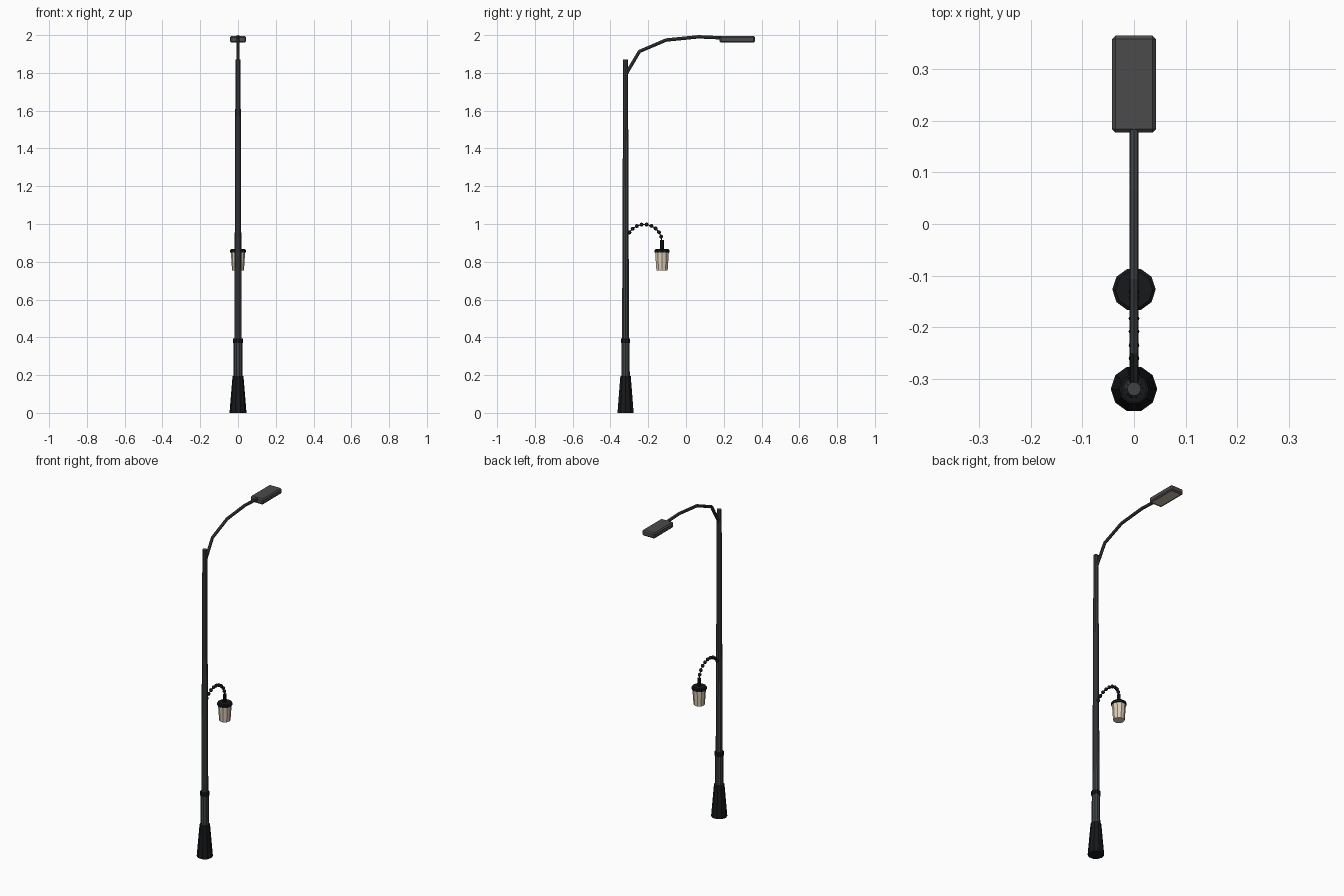
import bpy, bmesh, math
from mathutils import Vector, Matrix

if "Cube" in bpy.data.objects:
    bpy.data.objects.remove(bpy.data.objects["Cube"])


def material(name, rgb):
    m = bpy.data.materials.new(name)
    m.diffuse_color = (*rgb, 1)
    m.use_nodes = True
    m.node_tree.nodes["Principled BSDF"].inputs["Base Color"].default_value = m.diffuse_color
    return m


STEEL = material("steel", (0.05, 0.055, 0.06))
BLACK = material("black_metal", (0.008, 0.009, 0.01))
HOUSING = material("housing_grey", (0.07, 0.07, 0.072))
SHADE = material("warm_glass", (0.75, 0.63, 0.47))
PANEL = material("light_panel", (0.55, 0.47, 0.38))

POLE_Y = -0.32
LANTERN_Y = -0.127


def finish(bm, name, mats, smooth=False):
    bmesh.ops.recalc_face_normals(bm, faces=bm.faces)
    for f in bm.faces:
        f.smooth = smooth
    me = bpy.data.meshes.new(name)
    bm.to_mesh(me)
    bm.free()
    for m in mats:
        me.materials.append(m)
    ob = bpy.data.objects.new(name, me)
    bpy.context.collection.objects.link(ob)
    return ob


def loft(bm, rings):
    for a, b in zip(rings, rings[1:]):
        for i in range(len(a)):
            j = (i + 1) % len(a)
            bm.faces.new((a[i], a[j], b[j], b[i]))
    bm.faces.new(rings[0][::-1])
    bm.faces.new(rings[-1])


def lathe(name, y, profile, mat, sides=10):
    """Capped vertical solid from (radius, z) pairs."""
    bm = bmesh.new()
    rings = [[bm.verts.new((r * math.cos(math.tau * i / sides),
                            y + r * math.sin(math.tau * i / sides), z))
              for i in range(sides)] for r, z in profile]
    loft(bm, rings)
    return finish(bm, name, [mat])


def tube(name, path, radius, mat, sides=8):
    """Tube along (y, z) points in the x = 0 plane."""
    bm = bmesh.new()
    pts = [Vector((0, y, z)) for y, z in path]
    rings = []
    for k, p in enumerate(pts):
        t = (pts[min(k + 1, len(pts) - 1)] - pts[max(k - 1, 0)]).normalized()
        n = Vector((1, 0, 0)).cross(t)
        rings.append([bm.verts.new(p + radius * (
            Vector((1, 0, 0)) * math.cos(math.tau * i / sides)
            + n * math.sin(math.tau * i / sides))) for i in range(sides)])
    loft(bm, rings)
    return finish(bm, name, [mat])


# Pole and its foot
lathe("pole_base", POLE_Y, [(0.045, 0), (0.029, 0.195)], BLACK)
lathe("pole_lower", POLE_Y, [(0.0235, 0.19), (0.0225, 0.375)], STEEL)
lathe("pole_collar", POLE_Y, [(0.0255, 0.37), (0.0255, 0.395)], BLACK)
lathe("pole_upper", POLE_Y, [(0.0195, 0.39), (0.0135, 1.87)], STEEL)

# Curved arm to the street lamp
tube("lamp_arm", [(-0.325, 1.775), (-0.308, 1.81), (-0.246, 1.914),
                  (-0.105, 1.974), (0.066, 1.991), (0.18, 1.986),
                  (0.23, 1.982)], 0.009, STEEL)

# Flat lamp head with chamfered edges and recessed light panel
bm = bmesh.new()
bmesh.ops.create_cube(bm, size=1, matrix=Matrix.Translation((0, 0.2715, 1.9775))
                      @ Matrix.Diagonal((0.086, 0.188, 0.034, 1)))
bmesh.ops.bevel(bm, geom=bm.edges[:], offset=0.007, segments=1, affect='EDGES')
bm.normal_update()
under = min(bm.faces, key=lambda f: f.calc_center_median().z)
bmesh.ops.inset_region(bm, faces=[under], thickness=0.004, depth=-0.003)
under.material_index = 1
finish(bm, "lamp_head", [HOUSING, PANEL])

# Beaded gooseneck arching from the pole to the lantern
ARC_Y, ARC_Z, ARC_R = -0.221, 0.904, 0.094
arc = [(ARC_Y + ARC_R * math.cos(a), ARC_Z + ARC_R * math.sin(a))
       for a in (math.radians(18 + 129 * i / 8) for i in range(9))]
bm = bmesh.new()
for y, z in arc:
    bmesh.ops.create_uvsphere(bm, u_segments=8, v_segments=6, radius=0.0105,
                              matrix=Matrix.Translation((0, y, z)))
finish(bm, "gooseneck_beads", [BLACK], smooth=True)
tube("gooseneck_core", [(LANTERN_Y, 0.9)] + arc + [(-0.312, 0.945)],
     0.003, BLACK, 6)

# Hanging lantern
lathe("lantern_stem", LANTERN_Y, [(0.0095, 0.86), (0.0095, 0.915)], BLACK, 8)
lathe("lantern_cap", LANTERN_Y, [(0.042, 0.848), (0.042, 0.862), (0.036, 0.867)],
      BLACK)
lathe("lantern_shade", LANTERN_Y, [(0.0315, 0.755), (0.038, 0.85)], SHADE)
